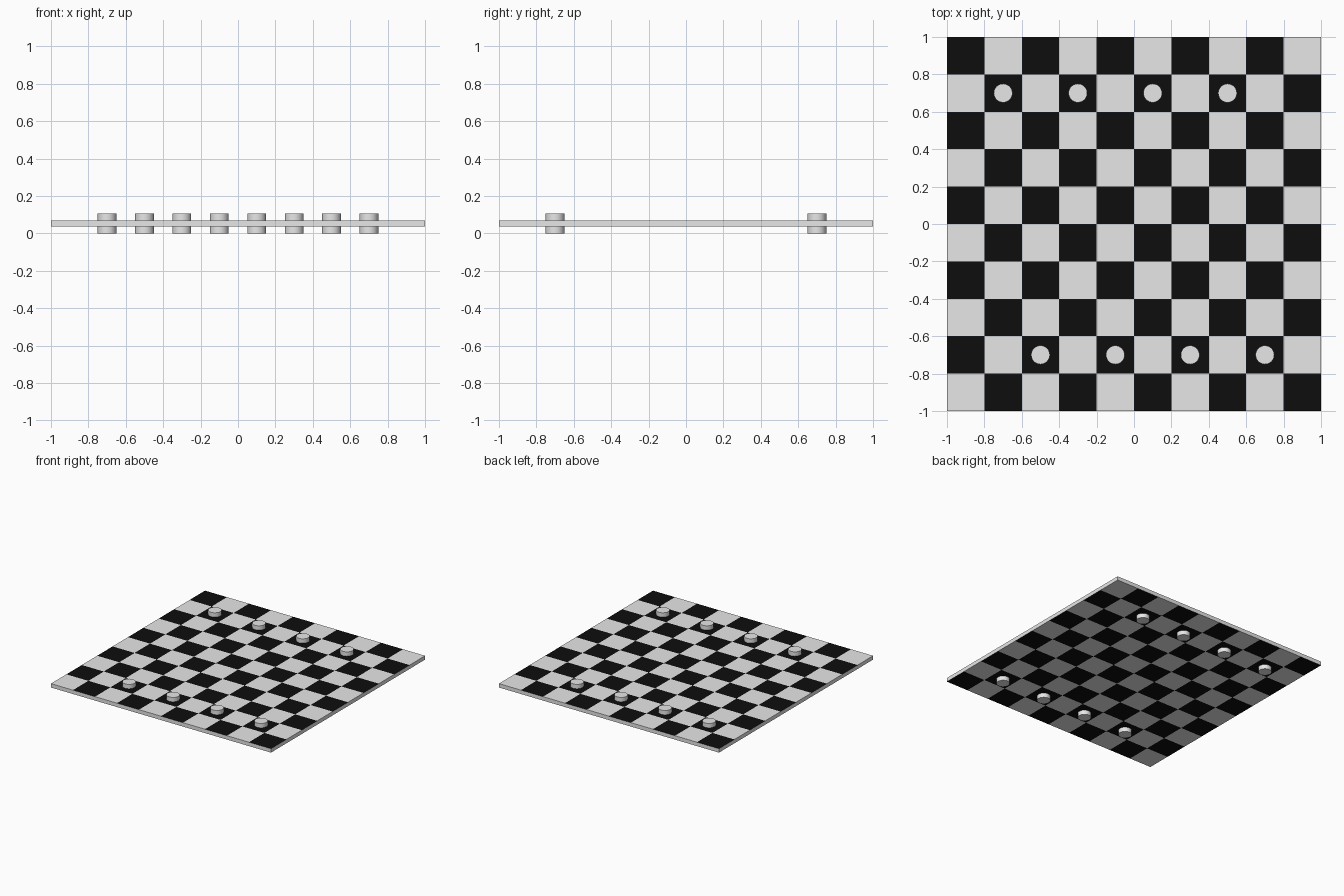
import bpy, bmesh, math

if "Cube" in bpy.data.objects:
    bpy.data.objects.remove(bpy.data.objects["Cube"])

N = 10                       # squares per side
CELL = 2 / N
Z0, Z1 = 0.037, 0.069        # board underside and top
PIECE_H, PIECE_R = 0.105, 0.05


def material(name, v):
    m = bpy.data.materials.new(name)
    m.diffuse_color = (v, v, v, 1)
    m.use_nodes = True
    m.node_tree.nodes["Principled BSDF"].inputs["Base Color"].default_value = m.diffuse_color
    return m


white = material("pale_grey", 0.8)
black = material("black", 0.004)


def finish(bm, name, mats):
    bmesh.ops.recalc_face_normals(bm, faces=bm.faces[:])
    me = bpy.data.meshes.new(name)
    bm.to_mesh(me)
    bm.free()
    for m in mats:
        me.materials.append(m)
    ob = bpy.data.objects.new(name, me)
    bpy.context.collection.objects.link(ob)
    return ob


# Board: thick grid, chequered on top and underside, pale rim
bm = bmesh.new()
bmesh.ops.create_grid(bm, x_segments=N, y_segments=N, size=1)
for v in bm.verts:
    v.co.z = Z0
ext = bmesh.ops.extrude_face_region(bm, geom=bm.faces[:], use_keep_orig=True)
for g in ext["geom"]:
    if isinstance(g, bmesh.types.BMVert):
        g.co.z = Z1
bm.normal_update()
for f in bm.faces:
    c = f.calc_center_median()
    if abs(f.normal.z) > 0.5:
        i, j = math.floor((c.x + 1) / CELL), math.floor((c.y + 1) / CELL)
        f.material_index = (i + j) % 2
finish(bm, "board", [white, black])


# Pieces: round discs standing proud of both faces of the board
def piece(name, x, y):
    bm = bmesh.new()
    bmesh.ops.create_cone(bm, cap_ends=True, segments=32, radius1=PIECE_R,
                          radius2=PIECE_R, depth=PIECE_H)
    bmesh.ops.translate(bm, verts=bm.verts[:], vec=(x, y, PIECE_H / 2))
    for f in bm.faces:
        f.smooth = abs(f.calc_center_median().z - PIECE_H / 2) < 0.01
    for e in bm.edges:       # keep the rims sharp
        e.smooth = abs(e.verts[0].co.z - e.verts[1].co.z) > 0.01
    finish(bm, name, [white])


for k in range(4):
    piece(f"back_piece_{k + 1}", -0.7 + 0.4 * k, 0.7)
    piece(f"front_piece_{k + 1}", -0.5 + 0.4 * k, -0.7)
